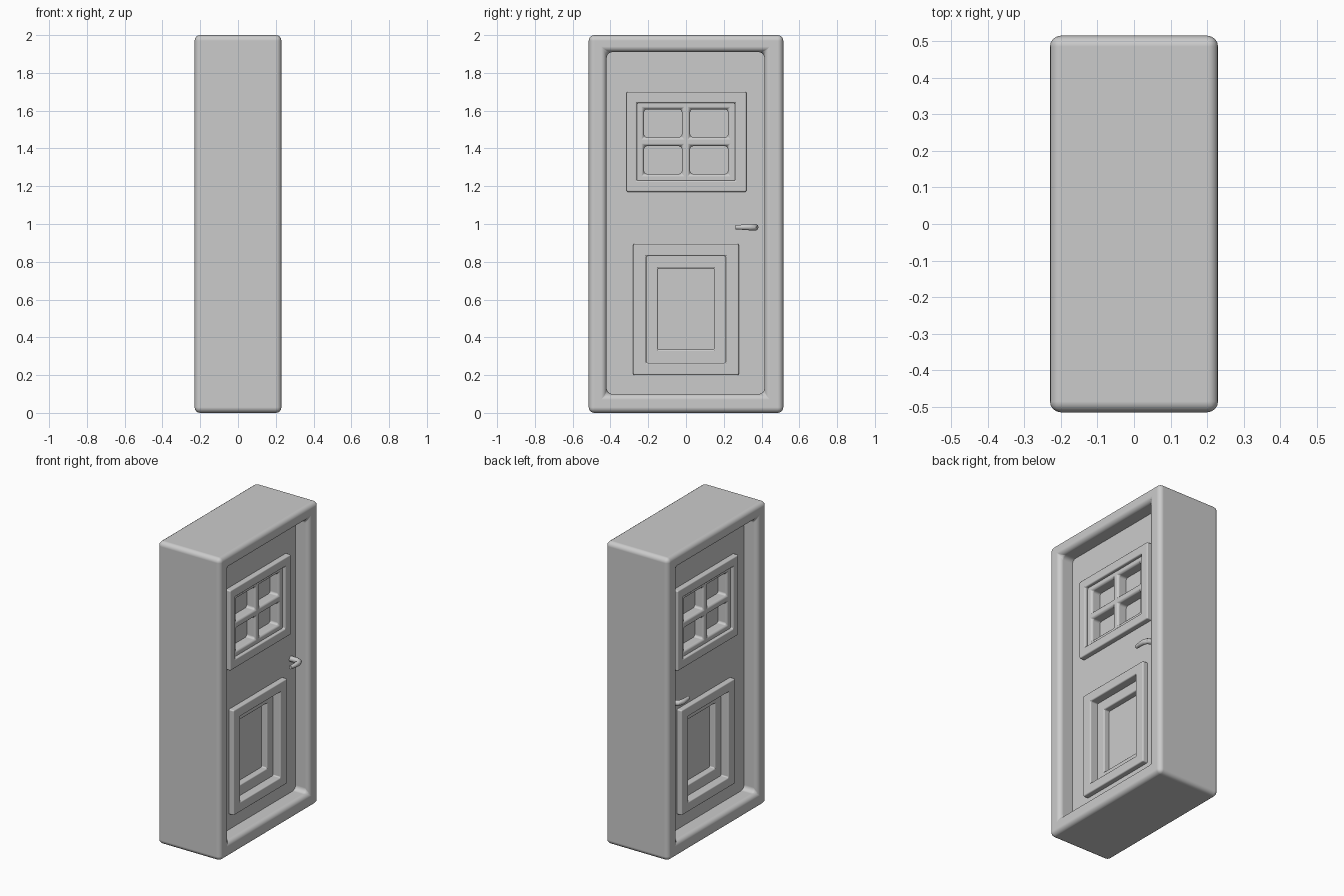
import bpy
import bmesh
import math

cube = bpy.data.objects.get("Cube")
if cube:
    bpy.data.objects.remove(cube, do_unlink=True)

grey = bpy.data.materials.new("plain grey")
grey.use_nodes = True
grey.diffuse_color = (0.6, 0.6, 0.6, 1)
grey.node_tree.nodes["Principled BSDF"].inputs["Base Color"].default_value = (0.6, 0.6, 0.6, 1)


def finish(obj):
    bpy.ops.object.select_all(action="DESELECT")
    obj.select_set(True)
    bpy.context.view_layer.objects.active = obj
    bpy.ops.object.shade_smooth_by_angle(angle=math.radians(40))


def plate(name, outer, half_depth, holes=(), bevel=0.0, segments=3):
    """Upright plate centred on x = 0; rectangles are (y0, y1, z0, z1)."""
    rects = [outer, *holes]
    ys = sorted({v for r in rects for v in r[:2]})
    zs = sorted({v for r in rects for v in r[2:]})
    bm = bmesh.new()
    grid = [[bm.verts.new((-half_depth, y, z)) for z in zs] for y in ys]
    for i in range(len(ys) - 1):
        for j in range(len(zs) - 1):
            cy, cz = (ys[i] + ys[i + 1]) / 2, (zs[j] + zs[j + 1]) / 2
            if not any(a < cy < b and c < cz < d for a, b, c, d in holes):
                bm.faces.new((grid[i][j], grid[i + 1][j],
                              grid[i + 1][j + 1], grid[i][j + 1]))
    bmesh.ops.delete(bm, geom=[v for v in bm.verts if not v.link_faces], context="VERTS")
    moved = bmesh.ops.extrude_face_region(bm, geom=bm.faces[:])["geom"]
    bmesh.ops.translate(bm, vec=(2 * half_depth, 0, 0),
                        verts=[v for v in moved if isinstance(v, bmesh.types.BMVert)])
    bmesh.ops.recalc_face_normals(bm, faces=bm.faces[:])
    mesh = bpy.data.meshes.new(name)
    bm.to_mesh(mesh)
    bm.free()
    mesh.materials.append(grey)
    obj = bpy.data.objects.new(name, mesh)
    bpy.context.collection.objects.link(obj)
    finish(obj)
    if bevel:
        mod = obj.modifiers.new("rounded edges", "BEVEL")
        mod.width = bevel
        mod.segments = segments
        mod.limit_method = "ANGLE"
        mod.harden_normals = True
    return obj


def handle(name, side):
    """Tapered lever that bends out of the door and runs along it."""
    curve = bpy.data.curves.new(name, "CURVE")
    curve.dimensions = "3D"
    curve.bevel_depth = 0.018
    curve.bevel_resolution = 3
    curve.use_fill_caps = True
    path = [(0.12, 0.366, 1), (0.175, 0.366, 1), (0.195, 0.358, 1),
            (0.204, 0.335, 0.95), (0.204, 0.3, 0.8), (0.2, 0.262, 0.65)]
    spline = curve.splines.new("POLY")
    spline.points.add(len(path) - 1)
    for point, (x, y, radius) in zip(spline.points, path):
        point.co = (side * x, y, 0.983, 1)
        point.radius = radius
    curve.materials.append(grey)
    obj = bpy.data.objects.new(name, curve)
    bpy.context.collection.objects.link(obj)
    bpy.ops.object.select_all(action="DESELECT")
    obj.select_set(True)
    bpy.context.view_layer.objects.active = obj
    bpy.ops.object.convert(target="MESH")
    finish(bpy.context.object)


# Surround and door slab
opening = (-0.42, 0.415, 0.1, 1.91)
window = (-0.26, 0.26, 1.23, 1.64)
lower = (-0.21, 0.21, 0.265, 0.83)
plate("door_frame", (-0.515, 0.515, 0, 2), 0.23, [opening], 0.03, 4)
plate("door_slab", (-0.45, 0.45, 0.07, 1.94), 0.13, [window, lower])

# Window: raised moulding, glazing bars and panes
plate("window_moulding", (-0.315, 0.32, 1.17, 1.70), 0.165, [window], 0.008)
panes = [(y, y + 0.2, z, z + 0.147) for y in (-0.222, 0.022) for z in (1.265, 1.46)]
plate("glazing_bars", (-0.27, 0.27, 1.22, 1.65), 0.145, panes, 0.015)
plate("window_panes", (-0.27, 0.27, 1.22, 1.65), 0.08)

# Lower panel: raised moulding, step and sunken centre
plate("panel_moulding", (-0.28, 0.28, 0.2, 0.895), 0.165, [lower], 0.008)
plate("panel_step", (-0.22, 0.22, 0.255, 0.84), 0.11, [(-0.148, 0.148, 0.335, 0.765)], 0.008)
plate("panel_centre", (-0.18, 0.18, 0.3, 0.8), 0.07)

for label, direction in (("left", 1), ("right", -1)):
    handle(label + "_handle", direction)
